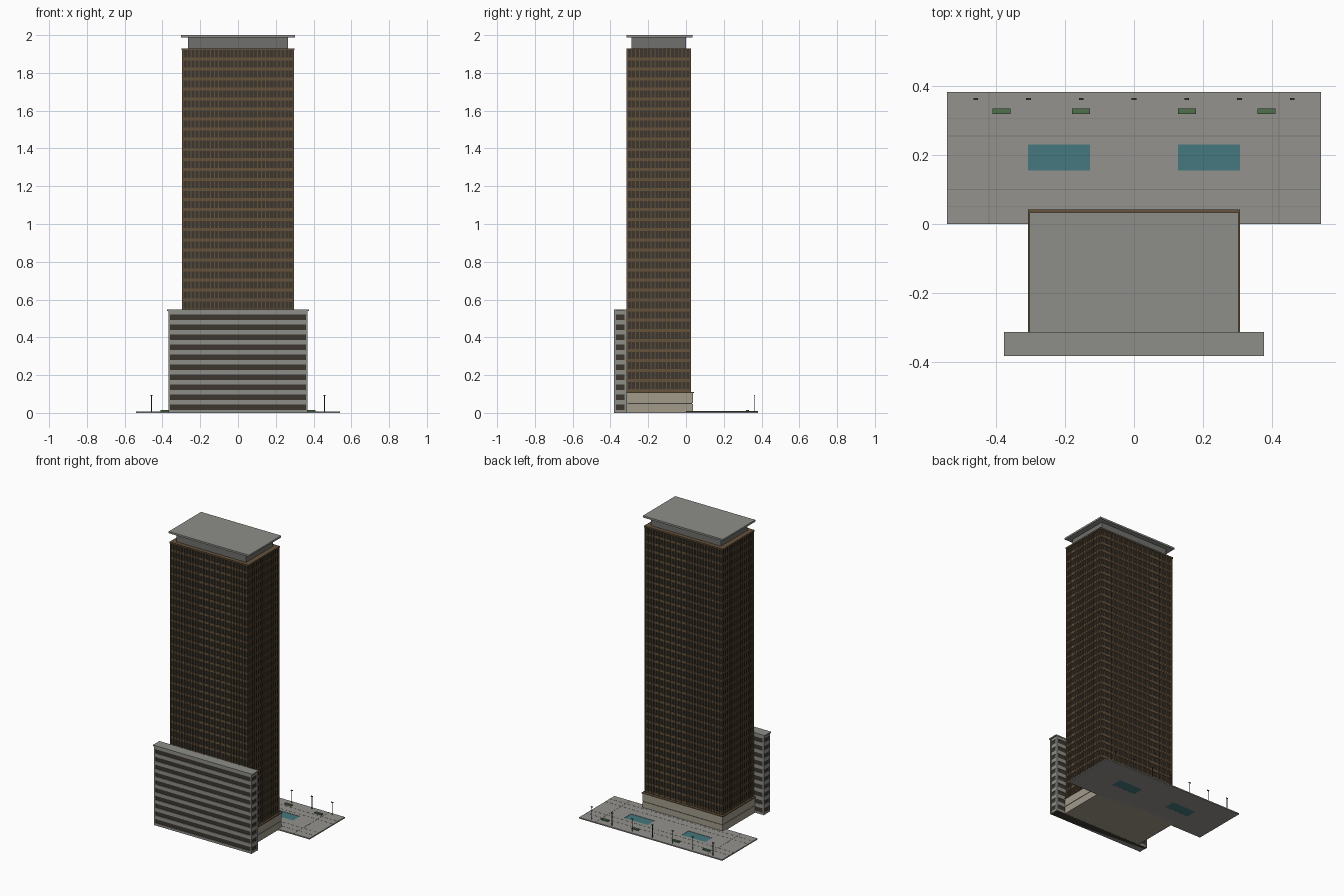
import bpy, bmesh
from mathutils import Vector

if "Cube" in bpy.data.objects:
    bpy.data.objects.remove(bpy.data.objects["Cube"])


def material(name, r, g, b):
    m = bpy.data.materials.new(name)
    m.diffuse_color = (r, g, b, 1)
    m.use_nodes = True
    m.node_tree.nodes["Principled BSDF"].inputs["Base Color"].default_value = m.diffuse_color
    return m


BRONZE = material("bronze", 0.13, 0.085, 0.045)
GLASS = material("dark_glass", 0.045, 0.038, 0.028)
STONE = material("beige_stone", 0.36, 0.33, 0.26)
CONCRETE = material("concrete", 0.27, 0.27, 0.25)
PAVING = material("paving", 0.30, 0.29, 0.27)
JOINT = material("paving_joint", 0.2, 0.2, 0.19)
WATER = material("water", 0.06, 0.19, 0.21)
HEDGE = material("hedge", 0.08, 0.16, 0.07)
METAL = material("dark_metal", 0.05, 0.05, 0.05)
CROWN = material("crown_grey", 0.16, 0.16, 0.155)


def boxes(name, items, mat):
    """One object from boxes given as (x0, x1, y0, y1, z0, z1)."""
    bm = bmesh.new()
    for x0, x1, y0, y1, z0, z1 in items:
        verts = bmesh.ops.create_cube(bm, size=1)["verts"]
        bmesh.ops.scale(bm, vec=Vector((x1 - x0, y1 - y0, z1 - z0)), verts=verts)
        bmesh.ops.translate(bm, vec=Vector(((x0 + x1) / 2, (y0 + y1) / 2, (z0 + z1) / 2)), verts=verts)
    me = bpy.data.meshes.new(name)
    bm.to_mesh(me)
    bm.free()
    me.materials.append(mat)
    ob = bpy.data.objects.new(name, me)
    bpy.context.collection.objects.link(ob)
    return ob


def mirrored(items):
    return items + [(-b, -a, c, d, e, f) for a, b, c, d, e, f in items]


# Tower: glass core, floor spandrels, vertical fins
X, Y0, Y1, Z0, Z1 = 0.29, -0.308, 0.020, 0.11, 1.92
FLOORS, BAYS_X, BAYS_Y = 34, 28, 16
boxes("tower_glass", [(-X, X, Y0, Y1, Z0, Z1)], GLASS)
pitch = (Z1 - Z0) / FLOORS
boxes("tower_spandrels", [(-X - .003, X + .003, Y0 - .003, Y1 + .003,
                           Z0 + i * pitch, Z0 + i * pitch + 0.016) for i in range(FLOORS)], BRONZE)
fins = []
for i in range(BAYS_X + 1):
    x = -X + 2 * X * i / BAYS_X
    fins += [(x - .002, x + .002, Y0 - .007, Y0, Z0, Z1), (x - .002, x + .002, Y1, Y1 + .007, Z0, Z1)]
for i in range(BAYS_Y + 1):
    y = Y0 + (Y1 - Y0) * i / BAYS_Y
    fins += mirrored([(X, X + .007, y - .002, y + .002, Z0, Z1)])
boxes("tower_fins", fins, BRONZE)
boxes("parapet", [(-.298, .298, -.315, .027, Z1, 1.93)], BRONZE)

# Crown and overhanging roof
boxes("crown", [(-.264, .264, -.288, 0, 1.93, 1.988)], CROWN)
boxes("roof_slab", [(-.303, .303, -.316, .034, 1.988, 2.0)], CONCRETE)

# Lobby podium with dark reveal and bronze canopy edge
boxes("podium", [(-.302, .302, -.313, .036, 0, .048), (-.302, .302, -.313, .036, .052, .105)], STONE)
boxes("podium_reveal", [(-.299, .299, -.311, .033, .048, .052)], METAL)
boxes("canopy", [(-.307, .307, -.313, .042, .104, .11)], BRONZE)

# Low slab wing with ribbon windows
WY0, WY1, WX = -.379, -.314, .368
boxes("wing_windows", [(-WX + .004, WX - .004, WY0 + .004, WY1 - .003, 0, .54)], GLASS)
bands = [(-WX, WX, WY0, WY1, 0, .016)]
for i in range(10):
    z = .044 + i * .053
    bands.append((-WX, WX, WY0, WY1, z, z + .025))
boxes("wing_bands", bands, CONCRETE)
boxes("wing_piers", mirrored([(WX - .009, WX + .001, WY0 - .001, WY0 + .009, 0, .54),
                              (WX - .009, WX + .001, WY1 - .011, WY1 + .001, 0, .54)]), CONCRETE)
boxes("wing_cap", [(-.376, .376, -.382, -.312, .539, .547)], CONCRETE)

# Plaza around two pools
PZ = .008
boxes("plaza", [(-.541, .541, 0, .155, 0, PZ), (-.541, .541, .23, .382, 0, PZ),
                (-.128, .128, .155, .23, 0, PZ)] +
      mirrored([(.307, .541, .155, .23, 0, PZ)]), PAVING)
boxes("pools", mirrored([(.128, .307, .155, .23, .0005, .006)]), WATER)
joints = [(-.541, .541, y - .001, y + .001, PZ - .001, PZ + .0006) for y in (.05, .10, .255, .305)]
joints += mirrored([(.419, .421, 0, .382, PZ - .001, PZ + .0008)])
boxes("paving_joints", joints, JOINT)

# Hedges
boxes("hedges", mirrored([(.128, .18, .318, .334, PZ, .016), (.357, .409, .318, .334, PZ, .016)]), HEDGE)

# Row of lamp posts
lamps = []
for i in range(-3, 4):
    x = i * .1527
    lamps += [(x - .0015, x + .0015, .3605, .3635, PZ, .092), (x - .007, x + .007, .359, .365, .091, .096)]
boxes("lamp_posts", lamps, METAL)
